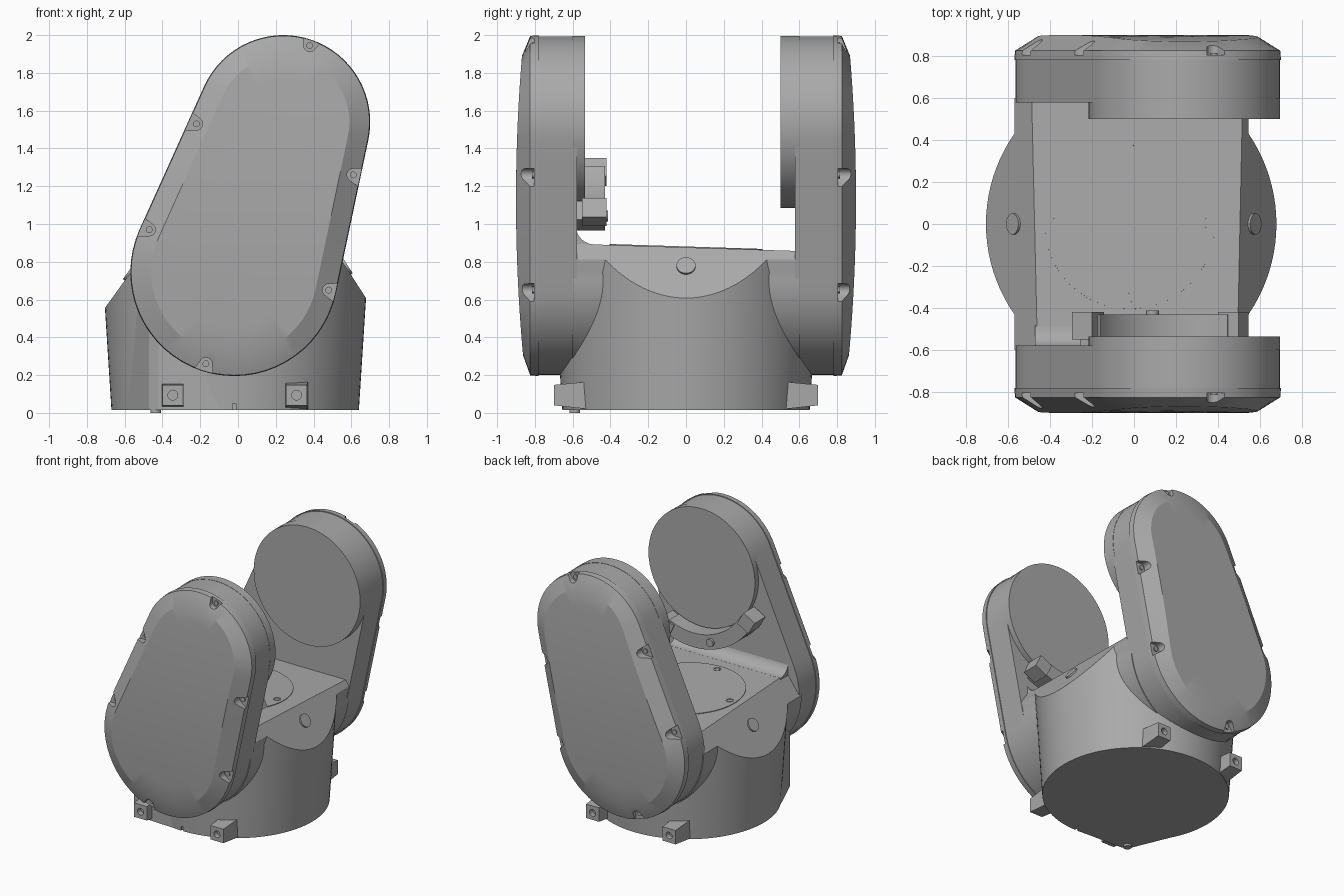
import bpy, bmesh, math
from math import sin, cos, pi, radians
from mathutils import Vector, Matrix

if "Cube" in bpy.data.objects:
    bpy.data.objects.remove(bpy.data.objects["Cube"])

grey = bpy.data.materials.new("housing grey")
grey.use_nodes = True
COLOUR = (0.4, 0.4, 0.4, 1)
grey.diffuse_color = COLOUR
grey.node_tree.nodes["Principled BSDF"].inputs["Base Color"].default_value = COLOUR

LOW, LOW_R = Vector((-0.02, 0.745)), 0.55      # lower arm pivot in x, z
TOP, TOP_R = Vector((0.24, 1.54)), 0.46        # upper arm pivot in x, z
BASE_X = -0.015


def finish(name, bm):
    bmesh.ops.recalc_face_normals(bm, faces=bm.faces[:])
    mesh = bpy.data.meshes.new(name)
    bm.to_mesh(mesh)
    bm.free()
    mesh.materials.append(grey)
    ob = bpy.data.objects.new(name, mesh)
    bpy.context.collection.objects.link(ob)
    return ob


def activate(ob):
    for other in bpy.context.selected_objects:
        other.select_set(False)
    ob.select_set(True)
    bpy.context.view_layer.objects.active = ob


def smooth(ob, angle=30):
    activate(ob)
    bpy.ops.object.shade_smooth_by_angle(angle=radians(angle))
    return ob


def cut(ob, cutter):
    cutter.hide_render = True
    mod = ob.modifiers.new("cut", "BOOLEAN")
    mod.operation, mod.solver, mod.object = "DIFFERENCE", "EXACT", cutter
    activate(ob)
    bpy.ops.object.modifier_apply(modifier=mod.name)
    bpy.data.objects.remove(cutter)


def place(p, t, axis):
    return {"x": (t, p[0], p[1]), "y": (p[0], t, p[1]), "z": (p[0], p[1], t)}[axis]


def loft(bm, rings, cap_end=True):
    rows = [[bm.verts.new(co) for co in ring] for ring in rings]
    n = len(rows[0])
    for a, b in zip(rows, rows[1:]):
        for i in range(n):
            j = (i + 1) % n
            bm.faces.new((a[i], a[j], b[j], b[i]))
    bm.faces.new(rows[0])
    if cap_end:
        bm.faces.new(rows[-1])


def prism(bm, pts, lo, hi, axis="y"):
    loft(bm, [[place(p, t, axis) for p in pts] for t in (lo, hi)])


def arc(centre, r, a0, a1, n):
    return [(centre[0] + r * cos(a0 + (a1 - a0) * i / n),
             centre[1] + r * sin(a0 + (a1 - a0) * i / n)) for i in range(n + 1)]


def circle(centre, r, n=32):
    return arc(centre, r, 0, 2 * pi, n)[:-1]


def solid(name, pts, lo, hi, axis="y"):
    bm = bmesh.new()
    prism(bm, pts, lo, hi, axis)
    return smooth(finish(name, bm))


def stadium(inset=0, scale=1, n=32, side=8):
    """Tapered slot outline around both arm pivots."""
    ra, rb = (LOW_R - inset) * scale, (TOP_R - inset) * scale
    axis = TOP - LOW
    phi = math.atan2(axis.y, axis.x)
    a = math.acos((ra - rb) / axis.length)
    top = arc(TOP, rb, phi - a, phi + a, n)
    low = arc(LOW, ra, phi + a, phi + 2 * pi - a, n)

    def between(p, q):
        return [tuple(Vector(p).lerp(Vector(q), i / side)) for i in range(1, side)]
    return top + between(top[-1], low[0]) + low + between(low[-1], top[0])


def outward(p):
    """Direction from the arm centre line to a point."""
    axis = TOP - LOW
    t = max(0, min(1, (p - LOW).dot(axis) / axis.length_squared))
    return (p - LOW - axis * t).normalized()


def dome(z):
    return 0.9 - 0.035 * ((z - 1.13) / 0.8) ** 2


SCREWS = [Vector(p) for p in ((0.38, 1.945), (-0.22, 1.53), (0.61, 1.26),
                              (-0.47, 0.97), (0.48, 0.65), (-0.17, 0.26))]

# Arms: inner shell, domed cover with screw pockets, pivot disc
for word, s, disc in (("front", -1, 0.535), ("back", 1, 0.5)):
    solid(word + "_arm_shell", stadium(0.006), s * 0.578, s * 0.79)

    bm = bmesh.new()
    rings = [[(x, s * y, z) for x, z in stadium(i)] for i, y in ((0, 0.78), (0.004, 0.825))]
    for scale in (1, 0.66, 0.33, 0):
        rings.append([(x, s * dome(z), z) for x, z in stadium(0.11, scale)])
    loft(bm, rings, cap_end=False)
    bmesh.ops.remove_doubles(bm, verts=bm.verts[:], dist=1e-4)
    cover = finish(word + "_arm_cover", bm)

    pockets, screws = bmesh.new(), bmesh.new()
    for p in SCREWS:
        out = outward(p)
        side = Vector((-out.y, out.x))
        a = math.atan2(out.y, out.x)
        shape = arc(p, 0.033, a + pi / 2 + 0.3, a + 3 * pi / 2 - 0.3, 8)
        shape += [tuple(p + out * 0.14 - side * 0.085), tuple(p + out * 0.14 + side * 0.085)]
        prism(pockets, shape, s * 0.805, s * 1.0)
        prism(screws, circle(p, 0.018, 12), s * 0.79, s * 0.814)
    cut(cover, finish("pocket_cutter", pockets))
    smooth(cover, 20)
    smooth(finish(word + "_cover_screws", screws))
    solid(word + "_pivot_disc", circle(TOP, TOP_R - 0.004, 64), s * disc, s * 0.6)


def trim_roof(bm):
    """Cut away everything above the sloping deck and its two shoulders."""
    for co, no in (((0, 0, 0.876), (0, 0.032, 1)),
                   ((0.67, 0, 0.62), (0.17, 0, 0.11)),
                   ((-0.705, 0, 0.555), (-0.18, 0, 0.13))):
        geom = bm.verts[:] + bm.edges[:] + bm.faces[:]
        res = bmesh.ops.bisect_plane(bm, geom=geom, dist=1e-5, plane_co=co,
                                     plane_no=no, clear_outer=True)
        edges = [e for e in res["geom_cut"] if isinstance(e, bmesh.types.BMEdge)]
        bmesh.ops.contextual_create(bm, geom=edges)


# Round tapered base
bm = bmesh.new()
loft(bm, [[(x, y, z) for x, y in circle((BASE_X, 0), r, 96)]
          for r, z in ((0.655, 0.015), (0.718, 1.0))])
trim_roof(bm)
base = finish("base_drum", bm)
bm = bmesh.new()
prism(bm, [(-0.03, 0), (-0.01, 0), (-0.01, 0.05), (-0.03, 0.05)], -0.75, -0.64)
cut(base, finish("notch_cutter", bm))
smooth(base)

# Saddle joining the base to both arms
bm = bmesh.new()
prism(bm, arc(LOW, LOW_R, pi, 2 * pi, 48) + [(0.545, 0.8), (0.545, 1), (-0.57, 1)], -0.6, 0.6)
trim_roof(bm)
smooth(finish("saddle", bm))

# Concave fillet between deck and front arm
fillet = [(-0.6, 0.85), (-0.6, 0.99)]
fillet += arc((-0.485, 0.99), 0.098, pi, 1.5 * pi, 10) + [(-0.48, 0.85)]
solid("deck_fillet", fillet, -0.47, 0.49, "x")

# Pointed rib on the base, with its locating peg
tip = math.atan2(-0.625, -0.435)
rib = [(BASE_X, 0)] + [(BASE_X + r * cos(tip + a), r * sin(tip + a))
                       for a, r in ((-0.5, 0.655), (-0.04, 0.755), (0.04, 0.755), (0.5, 0.655))]
solid("base_rib", rib, 0.016, 0.55, "z")
solid("locating_peg", circle((-0.435, -0.59), 0.028, 20), 0, 0.03, "z")

# Four feet with bolt holes
for word, s in (("front", -1), ("back", 1)):
    for hand, x in (("right", -0.345), ("left", 0.31)):
        bm = bmesh.new()
        loft(bm, [[(x + u * w, s * y, z) for u, z in ((-1, lo), (1, lo), (1, hi), (-1, hi))]
                  for y, w, lo, hi in ((0.52, 0.06, 0.02, 0.165), (0.7, 0.055, 0.04, 0.148))])
        foot = finish(f"{word}_{hand}_foot", bm)
        bm = bmesh.new()
        prism(bm, circle((x, 0.094), 0.026, 20), s * 0.66, s * 0.8)
        cut(foot, finish("hole_cutter", bm))
        smooth(foot)

# Deck plate with four screws, tilted with the deck
tilt = Matrix.Translation((-0.02, 0, 0.876)) @ Matrix.Rotation(-0.032, 4, "X")
bm = bmesh.new()
prism(bm, circle((0, 0), 0.405, 64), -0.01, 0.005, "z")
plate = finish("deck_plate", bm)
bm = bmesh.new()
for k in range(4):
    prism(bm, circle((0.355 * cos(k * pi / 2), 0.355 * sin(k * pi / 2)), 0.026, 20), -0.006, 0.05, "z")
cut(plate, finish("screw_cutter", bm))
plate.data.transform(tilt)
smooth(plate)
bm = bmesh.new()
for k in range(4):
    prism(bm, circle((0.355 * cos(k * pi / 2), 0.355 * sin(k * pi / 2)), 0.017, 20), -0.01, 0.004, "z")
bm.transform(tilt)
smooth(finish("deck_screws", bm))

# Round buttons on both shoulders
for hand, co, no in (("left", (0.57, 0, 0.775), (0.17, 0, 0.11)),
                     ("right", (-0.57, 0, 0.742), (-0.18, 0, 0.13))):
    bm = bmesh.new()
    prism(bm, circle((0, 0), 0.05), -0.02, 0.012, "z")
    turn = Vector(no).to_track_quat("Z", "Y").to_matrix().to_4x4()
    bm.transform(Matrix.Translation(co) @ turn)
    smooth(finish(hand + "_button", bm))

# Curved clamp under the front pivot disc
a0, a1 = radians(-150), radians(-64)
solid("clamp_arc", arc(TOP, 0.465, a0, a1, 24) + arc(TOP, 0.575, a1, a0, 24), -0.59, -0.43)
for hand, a in (("right", a0), ("left", a1)):
    r, t = Vector((cos(a), sin(a))), Vector((-sin(a), cos(a)))
    c = TOP + r * 0.53
    block = [tuple(c + r * u * 0.055 + t * v * 0.055)
             for u, v in ((-1, -1), (1, -1), (1, 1), (-1, 1))]
    solid(hand + "_clamp_block", block, -0.55, -0.42)
mid = TOP + 0.52 * Vector((cos((a0 + a1) / 2), sin((a0 + a1) / 2)))
solid("clamp_knob", circle(mid, 0.03, 20), -0.45, -0.412)
